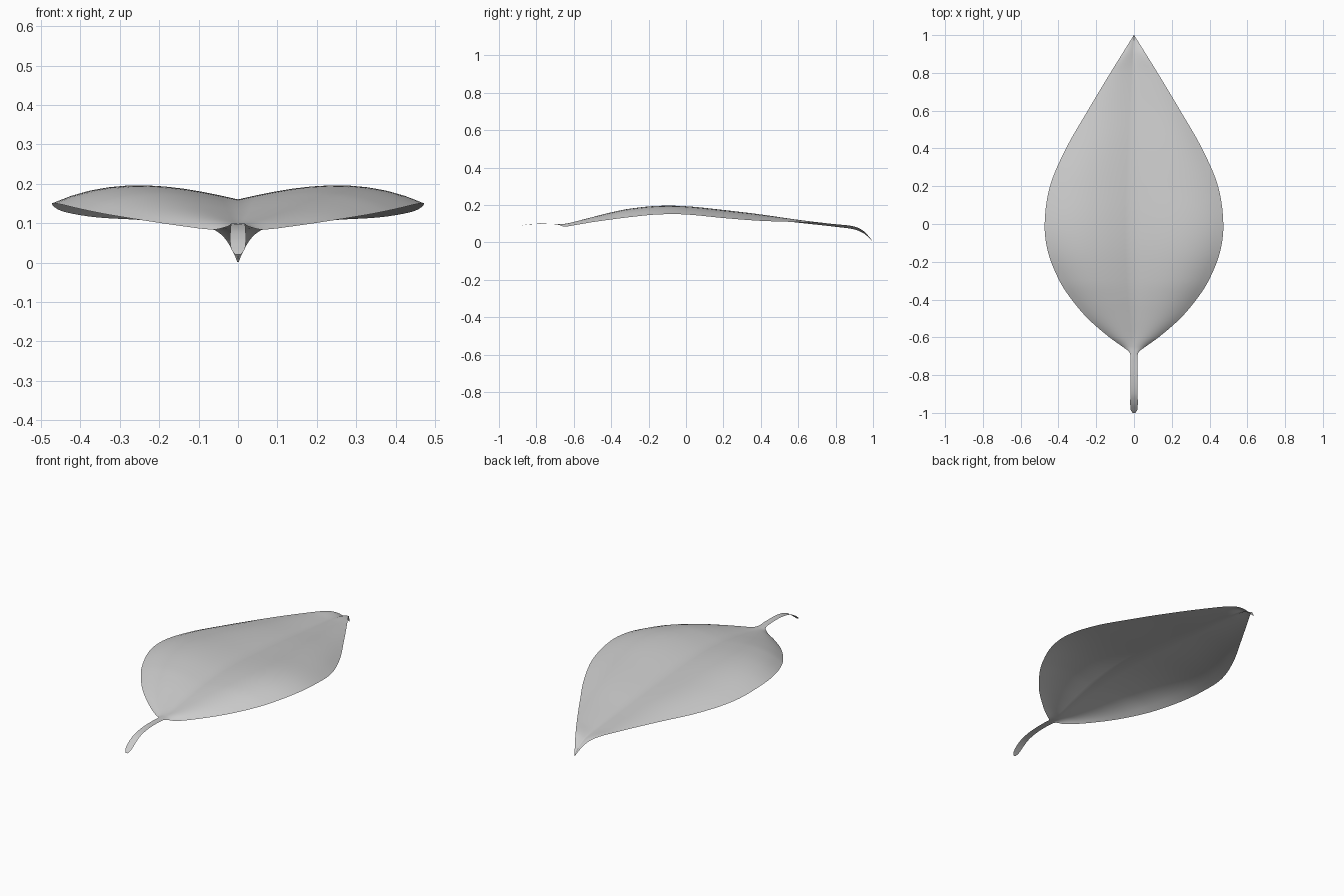
import bpy, bmesh

# Stations along the leaf: y, half width, z at midrib, z half way out, z at margin
ROWS = [
    (-1.00, .007, .020, .020, .020), (-.985, .017, .034, .034, .034),
    (-.95, .020, .061, .061, .061), (-.90, .019, .085, .085, .085),
    (-.82, .018, .097, .098, .098), (-.72, .019, .098, .099, .098),
    (-.68, .024, .098, .098, .093), (-.65, .060, .099, .097, .084),
    (-.60, .130, .104, .109, .091), (-.50, .245, .122, .135, .108),
    (-.40, .330, .139, .160, .122), (-.30, .395, .151, .180, .135),
    (-.15, .455, .160, .195, .149), (.00, .473, .158, .193, .149),
    (.20, .445, .145, .173, .130), (.40, .360, .127, .149, .115),
    (.60, .245, .105, .120, .108), (.80, .125, .083, .094, .096),
    (.90, .063, .069, .081, .084), (.95, .032, .048, .056, .060),
    (.985, .010, .018, .021, .022), (1.00, .002, .002, .002, .002),
]
STEPS, HALF = 5, 10


def slope(i, k):
    a, b = ROWS[max(i - 1, 0)], ROWS[min(i + 1, len(ROWS) - 1)]
    return (b[k] - a[k]) / (b[0] - a[0])


def stations():
    # Smooth cubic interpolation between the rows
    for i in range(len(ROWS) - 1):
        a, b = ROWS[i], ROWS[i + 1]
        h = b[0] - a[0]
        for s in range(STEPS):
            t = s / STEPS
            yield [a[0] + h * t] + [
                (2*t**3 - 3*t*t + 1) * a[k] + (t**3 - 2*t*t + t) * h * slope(i, k)
                + (3*t*t - 2*t**3) * b[k] + (t**3 - t*t) * h * slope(i + 1, k)
                for k in range(1, 5)]
    yield list(ROWS[-1])


# Leaf blade and stalk as one thin sheet, creased along the midrib
bm = bmesh.new()
grid = []
for y, w, zc, zm, ze in stations():
    bulge = zm - (zc + ze) / 2
    row = []
    for j in range(-HALF, HALF + 1):
        u = abs(j) / HALF
        z = zc*(2*u - 1)*(u - 1) + 4*zm*u*(1 - u) + ze*u*(2*u - 1)
        z -= 2.2 * bulge * u * (u - .5) * (u - 1)
        row.append(bm.verts.new((w * j / HALF, y, z)))
    grid.append(row)
for a, b in zip(grid, grid[1:]):
    for j in range(2 * HALF):
        bm.faces.new((a[j], a[j + 1], b[j + 1], b[j])).smooth = True

mesh = bpy.data.meshes.new("leaf")
bm.to_mesh(mesh)
bm.free()
leaf = bpy.data.objects.new("leaf", mesh)
bpy.context.collection.objects.link(leaf)
